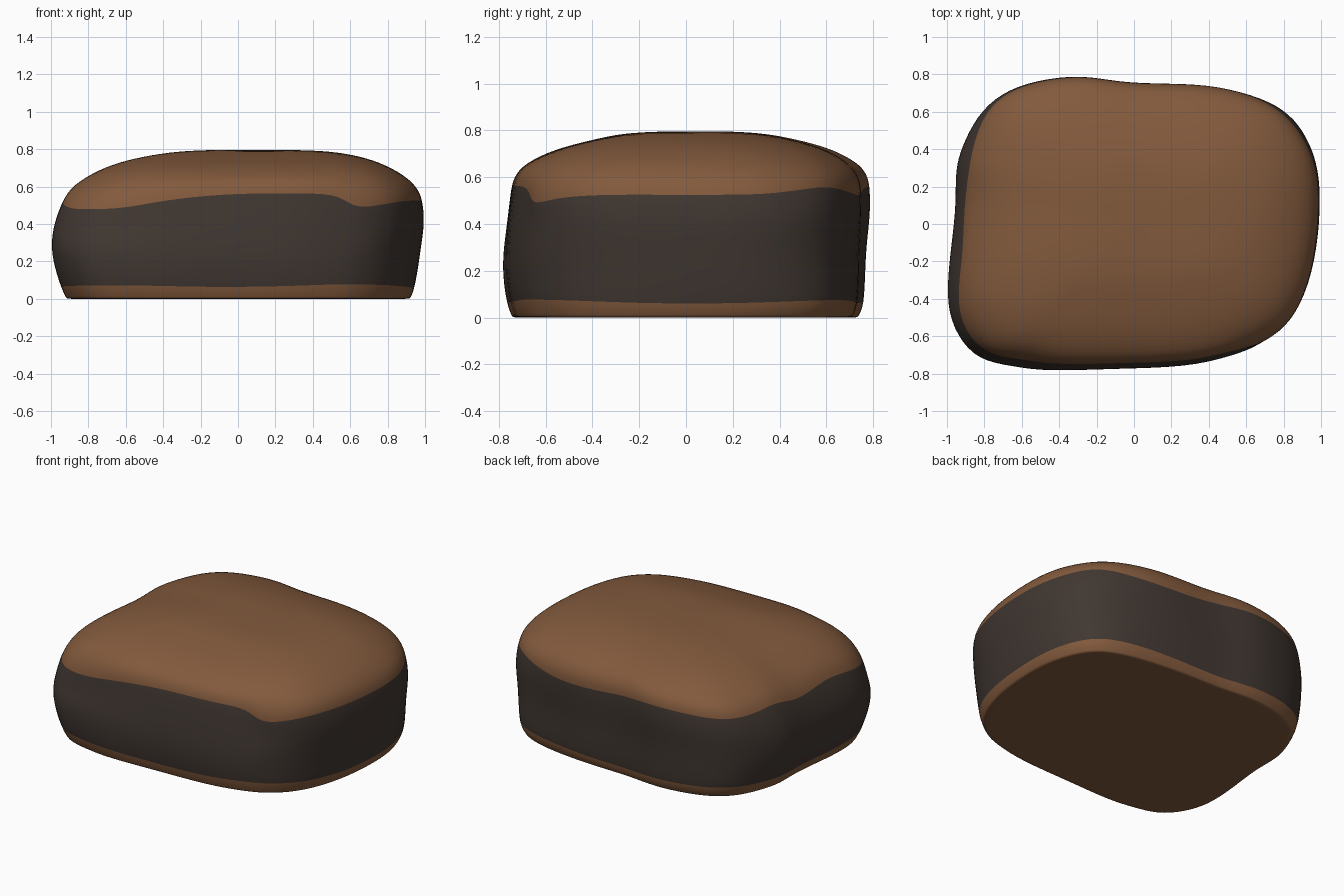
import bpy
import math
from mathutils import Vector

cube = bpy.data.objects.get("Cube")
if cube:
    bpy.data.objects.remove(cube)


def material(name, color):
    m = bpy.data.materials.new(name)
    m.use_nodes = True
    m.diffuse_color = color
    m.node_tree.nodes["Principled BSDF"].inputs["Base Color"].default_value = color
    return m


# Plan outline, counter-clockwise
OUTLINE = [(1, .15), (.98, .35), (.92, .52), (.83, .64), (.66, .71), (.4, .75),
           (.13, .765), (-.1, .765), (-.31, .8), (-.55, .77), (-.73, .71),
           (-.85, .6), (-.92, .43), (-.955, .3), (-.945, .13), (-.965, -.05),
           (-.985, -.2), (-1, -.43), (-.94, -.6), (-.83, -.73), (-.65, -.765),
           (-.47, -.795), (-.1, -.775), (.3, -.77), (.54, -.725), (.61, -.705),
           (.68, -.68), (.82, -.58), (.92, -.4), (.98, -.15)]

# Extents by height: z, x min, x max, y min, y max
EXTENTS = [(0, -.925, .925, -.755, .745), (.07, -.96, .96, -.785, .78),
           (.25, -1.015, .98, -.81, .775), (.38, -1.0, 1.005, -.785, .79),
           (.5, -.965, 1.01, -.785, .81), (.6, -.9, .965, -.765, .795),
           (.66, -.81, .9, -.71, .75), (.72, -.68, .79, -.58, .64),
           (.76, -.52, .67, -.41, .49), (.79, -.33, .51, -.28, .34)]

# Height of the upper colour edge, one value per outline point
EDGE = [.535, .54, .57, .59, .56, .53, .54, .57, .58, .57, .55, .535, .55,
        .57, .51, .53, .555, .52, .485, .485, .495, .54, .58, .58, .58, .515,
        .49, .52, .535, .535]

# Broad hollows: centre, radius, depth
DENTS = [((.1, .76, .56), .2, .02), ((.75, .62, .64), .3, .04),
         ((.82, .66, .38), .2, .02), ((-.85, .65, .28), .2, .02),
         ((-.6, -.75, .57), .28, .035), ((.6, -.7, .52), .22, .025),
         ((.68, -.68, .18), .27, .03), ((.93, -.4, .2), .22, .015),
         ((.1, 0, .8), .25, .012)]
CORE = Vector((0, 0, .35))


def extent(z):
    for lo, hi in zip(EXTENTS, EXTENTS[1:]):
        if z <= hi[0]:
            t = (z - lo[0]) / (hi[0] - lo[0])
            return [a + (b - a) * t for a, b in zip(lo[1:], hi[1:])]
    return EXTENTS[-1][1:]


def place(point, z, scale=1):
    x0, x1, y0, y1 = extent(z)
    start = Vector(((x0 + x1) / 2 + point[0] * scale * (x1 - x0) / 2,
                    (y0 + y1) / 2 + point[1] / .8 * scale * (y1 - y0) / 2, z))
    p = start.copy()
    for centre, radius, depth in DENTS:
        c = Vector(centre)
        d = (start - c).length / radius
        p -= (c - CORE).normalized() * depth * math.exp(-d * d)
    if z == 0:
        p.z = 0
    return p


# Stack rings from the flat base up to the crown
n = len(OUTLINE)
columns = []
for point, edge in zip(OUTLINE, EDGE):
    low = .053 - .01 * math.cos(4 * math.atan2(point[1], point[0]))
    levels = [(0, .6), (0, .96), (0, 1), (.012, 1), (low, 1)]
    levels += [(low + (edge - low) * k / 4, 1) for k in range(1, 5)]
    levels += [(edge + (.66 - edge) / 2, 1), (.66, 1), (.72, 1), (.76, 1),
               (.79, 1), (.802, .5)]
    columns.append([place(point, z, s) for z, s in levels])
rings = len(columns[0])
verts = [columns[i][r] for r in range(rings) for i in range(n)]
faces, slots = [], []
for r in range(rings - 1):
    for i in range(n):
        j = (i + 1) % n
        faces.append((r * n + i, r * n + j, (r + 1) * n + j, (r + 1) * n + i))
        slots.append(1 if 4 <= r < 8 else 0)

# Close base and crown with fans
for ring, centre in ((0, (0, 0, 0)), (rings - 1, (.1, .05, .795))):
    c = len(verts)
    verts.append(Vector(centre))
    for i in range(n):
        a, b = ring * n + i, ring * n + (i + 1) % n
        faces.append((b, a, c) if ring == 0 else (a, b, c))
        slots.append(0)

mesh = bpy.data.meshes.new("boulder")
mesh.from_pydata(verts, [], faces)
mesh.materials.append(material("earth brown", (.225, .102, .046, 1)))
mesh.materials.append(material("dark stone", (.052, .038, .031, 1)))
for poly, slot in zip(mesh.polygons, slots):
    poly.material_index = slot
boulder = bpy.data.objects.new("boulder", mesh)
bpy.context.collection.objects.link(boulder)
sub = boulder.modifiers.new("soften", 'SUBSURF')
sub.levels = sub.render_levels = 2

bpy.context.view_layer.objects.active = boulder
boulder.select_set(True)
bpy.ops.object.modifier_apply(modifier="soften")
bpy.ops.object.shade_smooth_by_angle(angle=math.radians(50))
